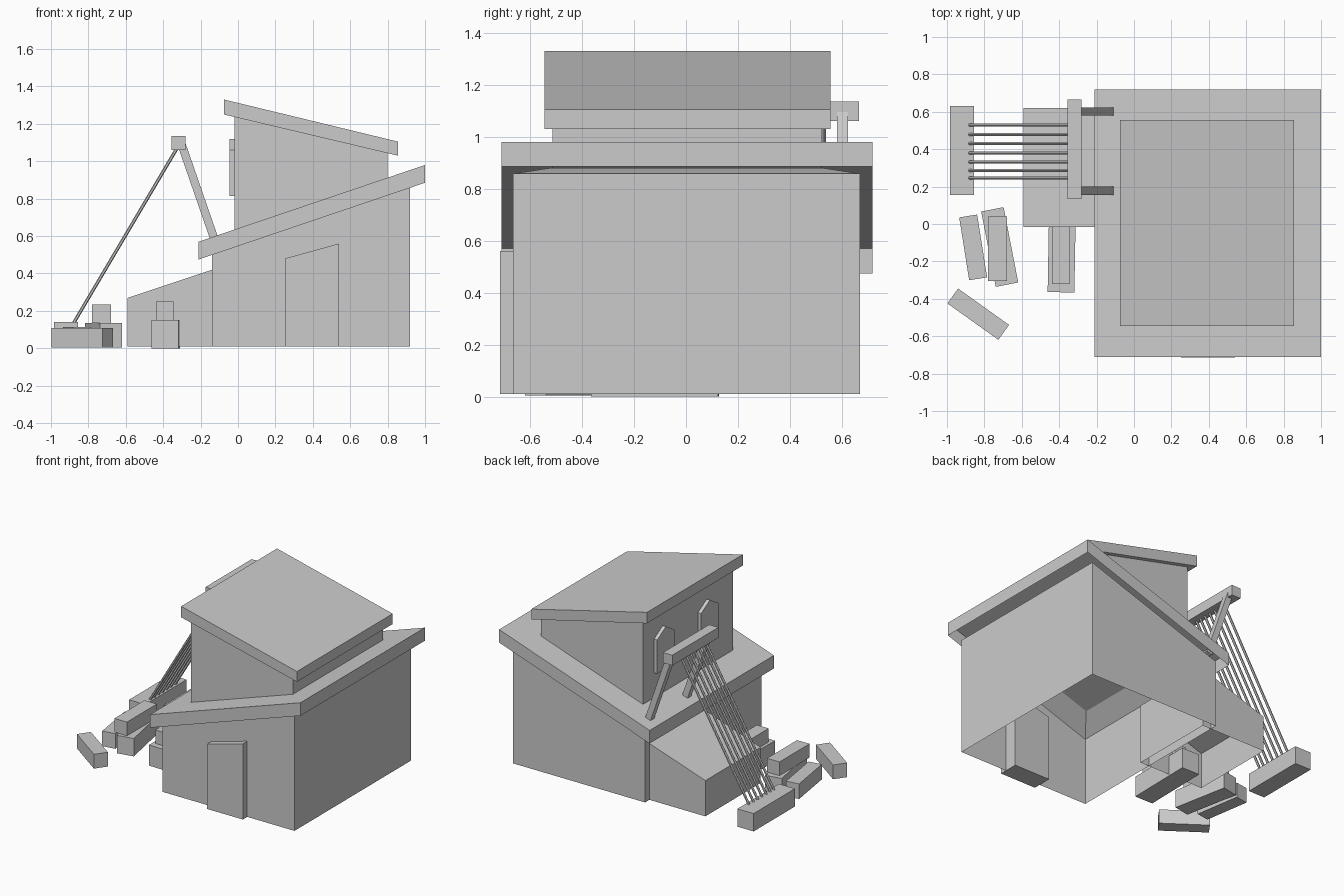
import bpy, bmesh, math
from mathutils import Vector, Matrix

if "Cube" in bpy.data.objects:
    bpy.data.objects.remove(bpy.data.objects["Cube"], do_unlink=True)

GREY = (0.6, 0.6, 0.6, 1)
grey = bpy.data.materials.new("plain_grey")
grey.use_nodes = True
grey.diffuse_color = GREY
grey.node_tree.nodes["Principled BSDF"].inputs["Base Color"].default_value = GREY


def finish(name, bm):
    mesh = bpy.data.meshes.new(name)
    bm.to_mesh(mesh)
    bm.free()
    mesh.materials.append(grey)
    obj = bpy.data.objects.new(name, mesh)
    bpy.context.collection.objects.link(obj)
    return obj


def prism(profile, start, end, axis="y"):
    """Extrude a flat outline along y (outline in xz) or x (outline in yz)."""
    bm = bmesh.new()
    place = (lambda p: (p[0], start, p[1])) if axis == "y" else (lambda p: (start, p[0], p[1]))
    face = bm.faces.new([bm.verts.new(place(p)) for p in profile])
    grown = bmesh.ops.extrude_face_region(bm, geom=[face], use_keep_orig=True)
    moved = [v for v in grown["geom"] if isinstance(v, bmesh.types.BMVert)]
    shift = Vector((0, end - start, 0)) if axis == "y" else Vector((end - start, 0, 0))
    bmesh.ops.translate(bm, verts=moved, vec=shift)
    bmesh.ops.recalc_face_normals(bm, faces=bm.faces)
    bm.normal_update()
    return bm


def open_bottom(bm):
    bottom = [f for f in bm.faces if f.normal.z < -0.5]
    bmesh.ops.delete(bm, geom=bottom, context="FACES")


def block(name, centre, size, turn=0):
    bm = bmesh.new()
    bmesh.ops.create_cube(bm, size=1)
    matrix = (Matrix.Translation(centre) @ Matrix.Rotation(math.radians(turn), 4, "Z")
              @ Matrix.Diagonal((*size, 1)))
    bmesh.ops.transform(bm, matrix=matrix, verts=bm.verts)
    return finish(name, bm)


def rod(name, a, b, radius, sides, turn=0):
    """Straight bar between two points."""
    a, b = Vector(a), Vector(b)
    bm = bmesh.new()
    bmesh.ops.create_cone(bm, segments=sides, radius1=radius, radius2=radius,
                          depth=(b - a).length, cap_ends=True)
    aim = (b - a).to_track_quat("Z", "Y").to_matrix().to_4x4()
    spin = Matrix.Rotation(math.radians(turn), 4, "Z")
    bmesh.ops.transform(bm, matrix=Matrix.Translation((a + b) / 2) @ aim @ spin, verts=bm.verts)
    return finish(name, bm)


# Lower storey: open underneath, with a recess in its ceiling
bm = prism([(-0.14, 0.01), (0.92, 0.01), (0.92, 0.858), (-0.14, 0.499)], -0.665, 0.67)
ceiling = [f for f in bm.faces if f.normal.z > 0.5]
bmesh.ops.inset_region(bm, faces=ceiling, thickness=0.14, depth=0.07, use_even_offset=True)
open_bottom(bm)
finish("lower_walls", bm)

# Lower roof: hollow beneath the eaves
bm = prism([(-0.21, 0.475), (1, 0.885), (1, 0.98), (-0.21, 0.57)], -0.71, 0.718)
open_bottom(bm)
finish("lower_roof", bm)

# Upper storey and its roof
finish("upper_walls", prism(
    [(-0.02, 0.625), (0.8, 0.903), (0.8, 1.05), (-0.02, 1.245)], -0.513, 0.523))
finish("upper_roof", prism(
    [(-0.075, 1.25), (0.855, 1.03), (0.855, 1.105), (-0.075, 1.33)], -0.545, 0.555))

# Side annex, open underneath
bm = prism([(-0.59, 0.01), (-0.07, 0.01), (-0.07, 0.443), (-0.59, 0.27)], -0.015, 0.62)
open_bottom(bm)
finish("annex", bm)

# Door with a sloping head
finish("door", prism(
    [(0.25, 0.01), (0.54, 0.01), (0.54, 0.56), (0.25, 0.48)], -0.715, -0.57))

# Pointed windows on the upper storey
for i, y in enumerate((0.295, -0.21)):
    outline = [(y - 0.1, 0.815), (y + 0.1, 0.815), (y + 0.1, 1.06), (y, 1.12), (y - 0.1, 1.06)]
    finish(f"window_{i + 1}", prism(outline, -0.045, -0.01, "x"))

# Hoist frame: two leaning posts and a crossbeam
for i, y in enumerate((0.602, 0.178)):
    rod(f"hoist_post_{i + 1}", (-0.305, 0 + y, 1.1), (-0.125, y, 0.58), 0.031, 4, 45)
block("hoist_beam", (-0.318, 0.4, 1.098), (0.075, 0.53, 0.075))

# Ropes running down to the anchor block
for i, y in enumerate((0.53, 0.478, 0.43, 0.38, 0.332, 0.286, 0.246)):
    rod(f"rope_{i + 1}", (-0.32, y, 1.08), (-0.885, y, 0.125), 0.009, 6)
block("anchor_block", (-0.92, 0.393, 0.075), (0.13, 0.475, 0.13))

# Loose stones lying around the annex
stones = [
    ((-0.86, -0.125, 0.06), (0.097, 0.34, 0.11), 9),
    ((-0.718, -0.123, 0.07), (0.122, 0.41, 0.13), 11),
    ((-0.73, -0.132, 0.185), (0.1, 0.345, 0.1), 0),
    ((-0.833, -0.482, 0.057), (0.098, 0.335, 0.104), 54.5),
    ((-0.386, -0.12, 0.077), (0.143, 0.49, 0.15), -1),
    ((-0.392, -0.157, 0.2), (0.095, 0.33, 0.098), 0),
]
for i, (centre, size, turn) in enumerate(stones):
    block(f"stone_{i + 1}", centre, size, turn)

# Rest the lowest stone on the ground
bpy.data.objects["stone_5"].location.z = -0.002
